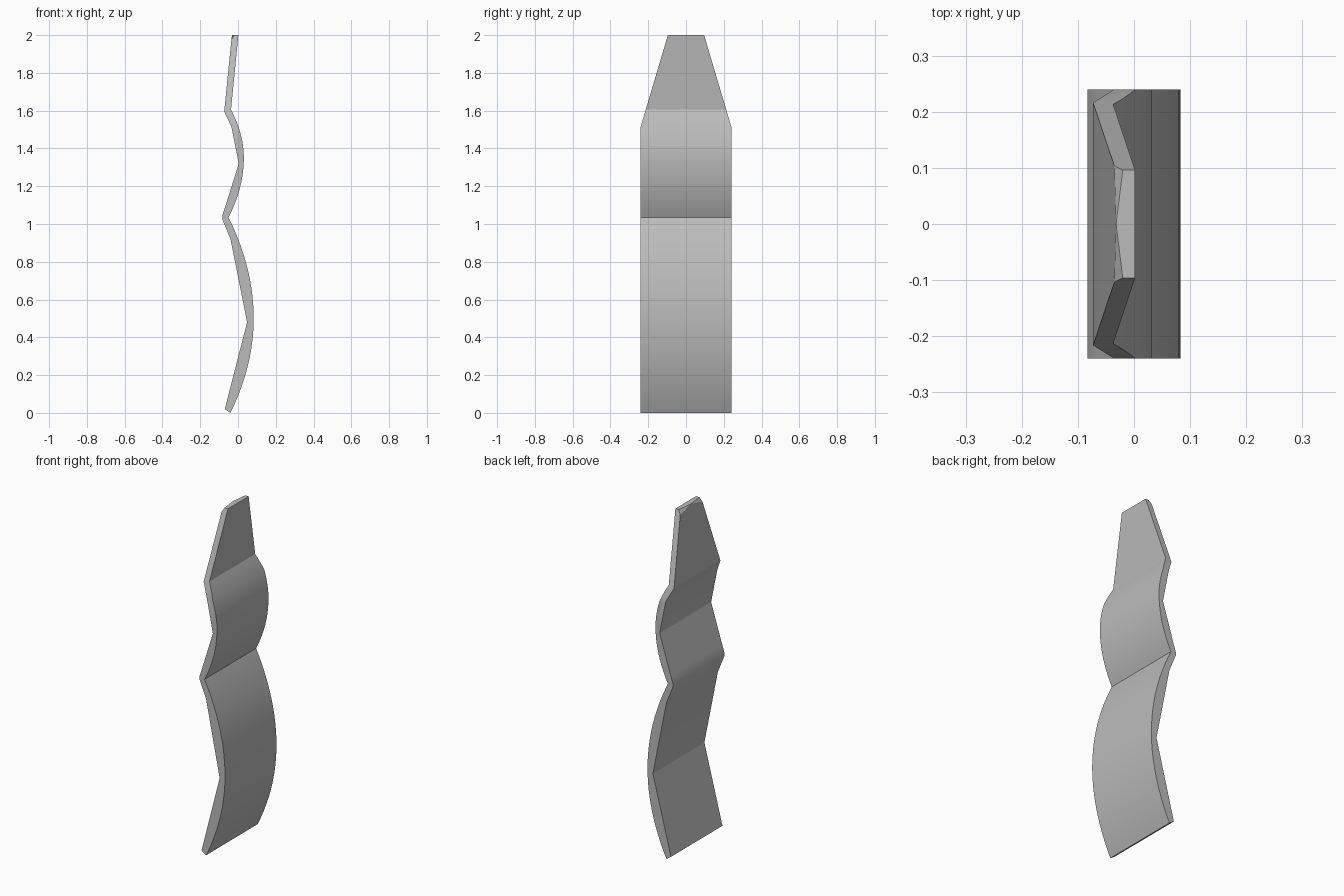
import bpy, bmesh, math
from mathutils import Vector

if "Cube" in bpy.data.objects:
    bpy.data.objects.remove(bpy.data.objects["Cube"])

HALF = 0.24


def arc(x0, z0, xm, zm, x1, z1, n):
    """Bulge from (x0,z0) over the peak (xm,zm) to (x1,z1)."""
    pts = []
    for i in range(n + 1):
        z = z0 + (z1 - z0) * i / n
        end, ze = (x0, z0) if z < zm else (x1, z1)
        pts.append((xm + (end - xm) * ((z - zm) / (ze - zm)) ** 2, z))
    return pts


# side profile: two curved bulges in front, folded flats behind
front = arc(-0.04, 0, 0.083, 0.5, -0.05, 1.035, 28)
front += arc(-0.05, 1.035, 0.031, 1.35, -0.037, 1.605, 18)[1:]
front += [(0.002, 2.0)]
back = [(-0.02, 2.0), (-0.035, 1.975), (-0.073, 1.595), (0.004, 1.32),
        (-0.068, 1.09), (-0.083, 1.045), (-0.083, 1.025), (-0.04, 0.92),
        (0.048, 0.48), (-0.07, 0.02)]

# slab: profile extruded across y
bm = bmesh.new()
face = bm.faces.new([bm.verts.new((x, -HALF, z)) for x, z in front + back])
ext = bmesh.ops.extrude_face_region(bm, geom=[face])
for v in ext["geom"]:
    if isinstance(v, bmesh.types.BMVert):
        v.co.y = HALF
bmesh.ops.recalc_face_normals(bm, faces=bm.faces[:])

# tapered tip: cut both upper corners
for s in (-1, 1):
    geom = bm.verts[:] + bm.edges[:] + bm.faces[:]
    cut = bmesh.ops.bisect_plane(bm, geom=geom, plane_co=(0, s * HALF, 1.515),
                                 plane_no=(0, s * 0.485, 0.144), clear_outer=True)
    edges = [e for e in cut["geom_cut"] if isinstance(e, bmesh.types.BMEdge)]
    bmesh.ops.holes_fill(bm, edges=[e for e in bm.edges if e.is_boundary], sides=0)

# small ridge in the middle of the tip's rear edge
rear = [e for e in bm.edges if all(abs(v.co.z - 2) < 1e-4 and v.co.x < -0.01 for v in e.verts)]
mid = bmesh.ops.subdivide_edges(bm, edges=rear, cuts=1)
for v in bm.verts:
    if abs(v.co.z - 2) < 1e-4 and abs(v.co.y) < 0.01 and v.co.x < -0.01:
        v.co.x = -0.032
    # chamfered shoulders behind the start of the taper
    if abs(v.co.z - 1.515) < 0.004 and abs(abs(v.co.y) - HALF) < 1e-3 and v.co.x < -0.02:
        v.co.x = -0.035
bmesh.ops.triangulate(bm, faces=[f for f in bm.faces if len(f.verts) > 4 and abs(f.normal.y) < 0.9])
bmesh.ops.recalc_face_normals(bm, faces=bm.faces[:])

mesh = bpy.data.meshes.new("wavy_blade")
bm.to_mesh(mesh)
bm.free()
blade = bpy.data.objects.new("wavy_blade", mesh)
bpy.context.collection.objects.link(blade)

grey = bpy.data.materials.new("plain grey")
grey.diffuse_color = (0.5, 0.5, 0.5, 1)
grey.use_nodes = True
grey.node_tree.nodes["Principled BSDF"].inputs["Base Color"].default_value = grey.diffuse_color
mesh.materials.append(grey)

bpy.context.view_layer.objects.active = blade
blade.select_set(True)
bpy.ops.object.shade_smooth_by_angle(angle=math.radians(25))
